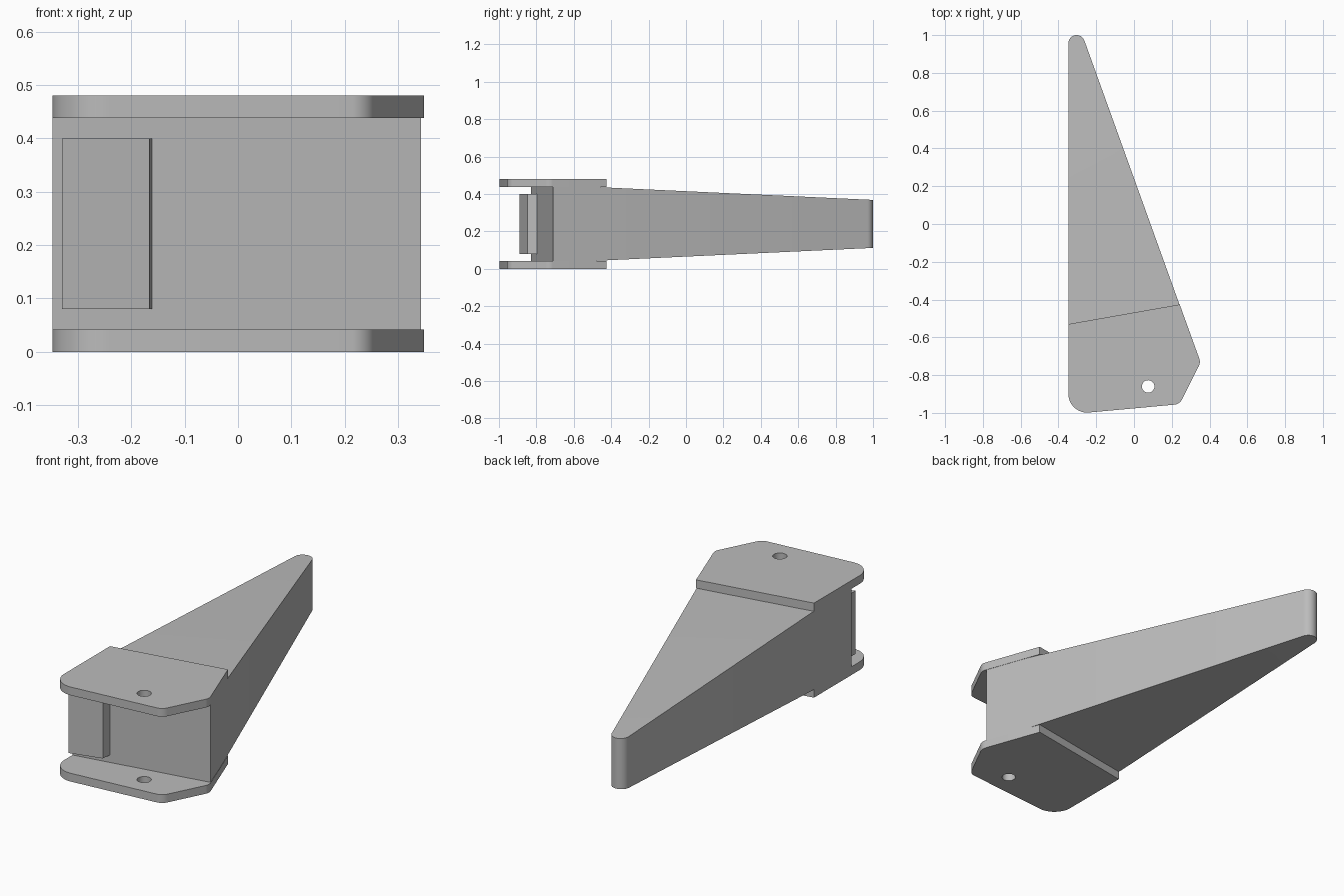
import bpy, bmesh, math
from mathutils import Vector

cube = bpy.data.objects.get("Cube")
if cube:
    bpy.data.objects.remove(cube, do_unlink=True)

grey = bpy.data.materials.new("mid_grey")
grey.use_nodes = True
colour = (0.5, 0.5, 0.5, 1)
grey.diffuse_color = colour
grey.node_tree.nodes["Principled BSDF"].inputs["Base Color"].default_value = colour


def rounded(corners, steps=12):
    """Outline from (x, y, radius) corners, each filleted by its radius."""
    points = []
    for i, (x, y, r) in enumerate(corners):
        p = Vector((x, y))
        if r == 0:
            points.append(p)
            continue
        a = (Vector(corners[i - 1][:2]) - p).normalized()
        b = (Vector(corners[(i + 1) % len(corners)][:2]) - p).normalized()
        half = a.angle(b) / 2
        centre = p + (a + b).normalized() * (r / math.sin(half))
        start = p + a * (r / math.tan(half)) - centre
        sweep = math.pi - 2 * half
        for k in range(steps + 1):
            t = sweep * k / steps
            c, s = math.cos(t), math.sin(t)
            points.append(centre + Vector((start.x * c - start.y * s,
                                           start.x * s + start.y * c)))
    return points


def prism(name, outline, low, high, shape=None):
    """Extrude a counter-clockwise outline; shape can adjust the bmesh."""
    bm = bmesh.new()
    face = bm.faces.new([bm.verts.new((p[0], p[1], low)) for p in outline])
    top = bmesh.ops.extrude_face_region(bm, geom=[face])["geom"]
    for v in top:
        if isinstance(v, bmesh.types.BMVert):
            v.co.z = high
    if shape:
        shape(bm)
    bmesh.ops.recalc_face_normals(bm, faces=bm.faces)
    mesh = bpy.data.meshes.new(name)
    bm.to_mesh(mesh)
    bm.free()
    mesh.materials.append(grey)
    obj = bpy.data.objects.new(name, mesh)
    bpy.context.collection.objects.link(obj)
    return obj


def activate(obj):
    bpy.ops.object.select_all(action='DESELECT')
    obj.select_set(True)
    bpy.context.view_layer.objects.active = obj


HEIGHT, PLATE, LEFT = 0.48, 0.042, -0.348
TAPER_START, TAPER = -0.5, 0.0465


# Arm thins toward its rounded tip beyond the plates
def taper(bm):
    bmesh.ops.bisect_plane(bm, geom=bm.verts[:] + bm.edges[:] + bm.faces[:],
                           plane_co=(0, TAPER_START, 0), plane_no=(0, 1, 0))
    for v in bm.verts:
        drop = TAPER * max(0, v.co.y - TAPER_START)
        v.co.z += drop if v.co.z < HEIGHT / 2 else -drop


arm = prism("tapered_arm",
            rounded([(LEFT, -0.83, 0), (0.343, -0.71, 0), (LEFT, 1.208, 0.044)]),
            PLATE, HEIGHT - PLATE, taper)

# Pivot plates above and below, with a pin hole
plate_outline = rounded([(LEFT, -0.53, 0), (LEFT, -1.008, 0.1),
                         (0.241, -0.954, 0.05), (0.353, -0.733, 0.05),
                         (0.242, -0.426, 0)])
pin = [(0.075 + 0.033 * math.cos(k * math.tau / 32),
        -0.86 + 0.033 * math.sin(k * math.tau / 32)) for k in range(32)]
parts = [arm]
for name, z in (("lower_plate", 0), ("upper_plate", HEIGHT - PLATE)):
    plate = prism(name, plate_outline, z, z + PLATE)
    cutter = prism("pin_hole_cutter", pin, z - 0.1, z + 0.1)
    cutter.hide_render = True
    cut = plate.modifiers.new("pin_hole", 'BOOLEAN')
    cut.operation, cut.object, cut.solver = 'DIFFERENCE', cutter, 'EXACT'
    activate(plate)
    bpy.ops.object.modifier_apply(modifier=cut.name)
    bpy.data.objects.remove(cutter, do_unlink=True)
    parts.append(plate)

# Raised pad on the front of the arm
parts.append(prism("front_pad", [(-0.33, -0.89), (-0.166, -0.848),
                                 (-0.16, -0.79), (-0.327, -0.8)], 0.08, 0.4))

for part in parts:
    activate(part)
    bpy.ops.object.shade_smooth_by_angle(angle=math.radians(25))
